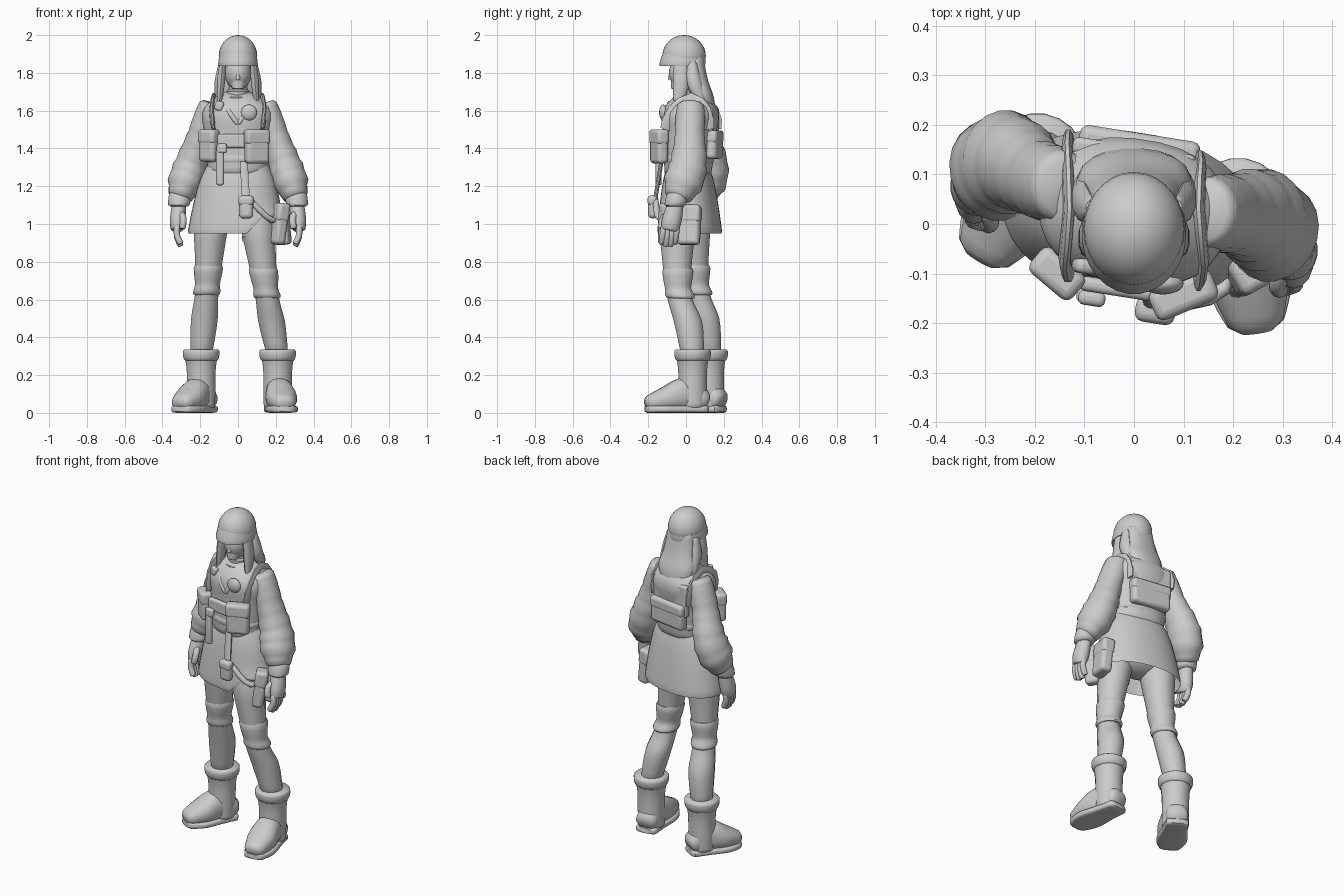
import bpy, bmesh, math
from mathutils import Vector, Matrix

if "Cube" in bpy.data.objects:
    bpy.data.objects.remove(bpy.data.objects["Cube"])

grey = bpy.data.materials.new("plain grey")
grey.use_nodes = True
grey.diffuse_color = (.6, .6, .6, 1)
grey.node_tree.nodes["Principled BSDF"].inputs["Base Color"].default_value = grey.diffuse_color
TURN = math.radians(-9)


def finish(name, bm, bevel=0):
    bmesh.ops.recalc_face_normals(bm, faces=bm.faces)
    mesh = bpy.data.meshes.new(name)
    bm.to_mesh(mesh)
    bm.free()
    mesh.materials.append(grey)
    part = bpy.data.objects.new(name, mesh)
    bpy.context.collection.objects.link(part)
    if bevel:
        modifier = part.modifiers.new("Rounded edges", 'BEVEL')
        modifier.width, modifier.segments = bevel, 3
    bpy.ops.object.select_all(action='DESELECT')
    part.select_set(True)
    bpy.context.view_layer.objects.active = part
    bpy.ops.object.shade_smooth_by_angle(angle=math.radians(50))
    return part


def spline(values, t):
    """Smooth curve through evenly spaced values."""
    last = len(values) - 1
    i = min(int(t * last), last - 1)
    f = t * last - i
    before, a, b, after = (values[max(0, min(last, i + k))] for k in (-1, 0, 1, 2))
    tangent_a, tangent_b = (b - before) / 2, (after - a) / 2
    return (a + tangent_a * f + (3 * (b - a) - 2 * tangent_a - tangent_b) * f * f
            + (2 * (a - b) + tangent_a + tangent_b) * f ** 3)


def limb(name, path, widths, depths=None, ratio=1, level=True, reference=(0, 1, 0),
         steps=14, sides=20, power=2, yaw=0, ends=.8, ripple=0, shape=None, hollow=False):
    """Skin a body part along a path; widths and depths are half sizes along it."""
    bm = bmesh.new()
    path = [Vector(p) for p in path]
    depths = depths or [w * ratio for w in widths]
    turn = Matrix.Rotation(yaw, 3, 'Z')
    loops = []
    for i in range(steps + 1):
        t = i / steps
        across, along = Vector((1, 0, 0)), Vector((0, 1, 0))
        if not level:
            direction = spline(path, min(1, t + .02)) - spline(path, max(0, t - .02))
            across = direction.cross(Vector(reference)).normalized()
            along = across.cross(direction.normalized())
        size = ends if i in (0, steps) else 1
        size *= 1 + ripple * math.sin(i * 2.2) * t
        loop = []
        for k in range(sides):
            angle = math.tau * (k + .5) / sides
            c, s = math.cos(angle), math.sin(angle)
            point = across * math.copysign(abs(c) ** (2 / power), c) * spline(widths, t)
            point += along * math.copysign(abs(s) ** (2 / power), s) * spline(depths, t)
            loop.append(bm.verts.new(spline(path, t) + turn @ point * size))
        loops.append(loop)
    for a, b in zip(loops, loops[1:]):
        for k in range(sides):
            n = (k + 1) % sides
            bm.faces.new((a[k], a[n], b[n], b[k]))
    if not hollow:
        bm.faces.new(loops[0])
        bm.faces.new(loops[-1])
    if shape:
        for vert in bm.verts:
            shape(vert.co)
    return finish(name, bm)


def tube(name, path, radius, ratio=1, reference=(0, 1, 0)):
    return limb(name, path, [radius, radius], ratio=ratio, level=False, reference=reference, steps=8, sides=10)


def box(name, at, size, yaw=TURN, tilt=0, bevel=.012):
    bm = bmesh.new()
    bmesh.ops.create_cube(bm, size=1)
    place = Matrix.Translation(at) @ Matrix.Rotation(yaw, 4, 'Z') @ Matrix.Rotation(tilt, 4, 'Y')
    bmesh.ops.transform(bm, matrix=place @ Matrix.Diagonal((*size, 1)), verts=bm.verts)
    return finish(name, bm, bevel)


def pouch(name, at, size, yaw=TURN, tilt=0):
    """A rounded case with a slightly larger flap over its upper part."""
    box(name, at, size, yaw, tilt, bevel=.02)
    lift = Matrix.Rotation(yaw, 3, 'Z') @ Matrix.Rotation(tilt, 3, 'Y') @ Vector((0, 0, size[2] * .28))
    box(name + "_flap", Vector(at) + lift, (size[0] + .006, size[1] + .006, size[2] * .45), yaw, tilt, bevel=.018)


def ball(name, at, size, floor=-1):
    """An ellipsoid, flattened below the given share of its height."""
    bm = bmesh.new()
    bmesh.ops.create_uvsphere(bm, u_segments=28, v_segments=16, radius=1)
    for vert in bm.verts:
        vert.co.z = max(vert.co.z, floor)
    bmesh.ops.transform(bm, matrix=Matrix.Translation(at) @ Matrix.Diagonal((*size, 1)), verts=bm.verts)
    return finish(name, bm)


# Head, neck and scarf
ball("head", (0, -.01, 1.8), (.07, .08, .09))
limb("jaw", [(0, -.05, 1.715), (0, -.02, 1.8)], [.03, .06])
limb("nose", [(0, -.085, 1.765), (0, -.075, 1.83)], [.013, .007], sides=8)
limb("neck", [(0, .03, 1.62), (0, 0, 1.76)], [.06, .045])
for height, radius in ((1.66, .08), (1.69, .06)):
    limb("neck_scarf", [(0, .015, height - .03), (0, .01, height + .02)], [radius, radius], ends=.85, steps=5)

# Helmet with a low front brim
ball("helmet", (0, -.01, 1.89), (.102, .115, .11), floor=-.3)
limb("helmet_brim", [(0, -.02, 1.837), (0, -.01, 1.92)], [.107, .102, .092], ratio=1.16, ends=.97, steps=6, sides=28)

# Hair falling behind and beside the face
limb("back_hair", [(0, .04, 1.9), (0, .055, 1.77), (0, .09, 1.66), (-.01, .14, 1.53)],
     [.08, .098, .112, .02], [.05, .06, .06, .015], power=2.3)
for side in (-1, 1):
    limb("side_hair", [(side * .08, -.03, 1.87), (side * .09, -.025, 1.75), (side * .1, -.045, 1.62)],
         [.016, .022, .01], ratio=2, sides=10)
    limb("hair_lock", [(side * .085, .03, 1.86), (side * .1, .045, 1.74), (side * .105, .1, 1.6)],
         [.016, .026, .01], ratio=1.5, sides=10)

# Vest, belt, shoulder straps and collar
limb("vest", [(0, .01, 1.25), (0, .02, 1.48), (0, .03, 1.7)], [.155, .168, .178, .186, .08],
     ratio=.77, yaw=TURN, power=2.3, sides=28)
limb("vest_belt", [(0, .012, 1.325), (0, .015, 1.365)], [.17, .172], ratio=.78, yaw=TURN, power=2.3, ends=.96, steps=4)
for side in (-1, 1):
    tube("shoulder_strap", [(side * .13, -.1 - side * .01, 1.5), (side * .14, -.065, 1.6), (side * .13, .03, 1.66),
                            (side * .135, .12 - side * .02, 1.6), (side * .13, .14 - side * .02, 1.5)],
         .036, ratio=.35, reference=(1, 0, 0))
    tube("collar_flap", [(0, -.118, 1.53), (side * .05, -.1, 1.6), (side * .09, 0, 1.685)], .014)


# Skirt over the hips, its hem raised at the front left
def raise_hem(co):
    if co.z < 1.1 and co.y < .06:
        co.z += .6 * (1.1 - co.z) * min(1, max(0, co.x * 12 - .6))


limb("skirt", [(-.01, .02, .95), (0, .01, 1.33)], [.258, .24, .205, .155], ratio=.65,
     yaw=TURN, power=2.2, sides=32, ends=.98, shape=raise_hem, hollow=True)
ball("hips", (-.02, 0, 1.08), (.18, .11, .1))


# Sleeves, cuffs and hands
def arm(name, side, sway):
    spread = (.14, .19, .253, .31)
    heights = (1.64, 1.49, 1.3, 1.13)
    joints = [Vector((side * x, y, z)) for x, y, z in zip(spread, sway, heights)]
    limb(name + "_sleeve", joints, [.062, .07, .072, .085, .092, .055], ratio=1.12, level=False, ripple=.06, steps=22)
    wrist = joints[-1]
    fall = Vector((side * .01, -.025, -.11))
    limb(name + "_cuff", [wrist + fall * -.4, wrist + fall * .35], [.055, .06, .056], steps=6)
    palm = wrist + fall
    limb(name + "_hand", [wrist, palm, palm + fall * .5], [.036, .042, .03], [.04, .052, .044], level=False, sides=14)
    for finger in (-1.5, -.5, .5, 1.5):
        root = palm + fall * .3 + Vector((0, finger * .023, 0))
        tip = root + Vector((side * -.02, -.012, -.11 + .012 * abs(finger)))
        tube(name + "_finger", [root, root.lerp(tip, .5) + Vector((side * .01, 0, 0)), tip], .017)
    thumb = palm + Vector((side * -.03, -.045, .01))
    tube(name + "_thumb", [wrist + fall * .5, thumb, thumb + fall * .5], .018)


arm("right", -1, (.075, .09, .125, .08))
arm("left", 1, (.025, .02, .01, -.05))


# Legs, knee pads, boots and feet
def leg(name, hip, knee, ankle, toe):
    hip, knee, ankle, toe = map(Vector, (hip, knee, ankle, toe))
    calf = knee.lerp(ankle, .5) + Vector((0, .015, 0))
    limb(name + "_leg", [hip, knee, calf, ankle], [.102, .065, .073, .058], ratio=1.06, sides=12)
    limb(name + "_knee_pad", [knee.lerp(hip, .27), knee, knee.lerp(calf, .3)],
         [.08, .075, .066, .073, .07], ratio=1.06, steps=10, ends=.92)
    ground = Vector((ankle.x, ankle.y, .02))
    limb(name + "_boot", [ground, ground + Vector((0, 0, .3))], [.074, .076, .078, .093])
    limb(name + "_boot_cuff", [ground + Vector((0, 0, .255)), ground + Vector((0, 0, .315))], [.088, .098, .097], steps=6, ends=.94)
    toe.z = ground.z
    heel = ground + (ground - toe).normalized() * .08
    heights = [.045, .088, .065, .036]
    instep = [heel.lerp(toe, k / 3) + Vector((0, 0, h - .01)) for k, h in enumerate(heights)]
    footprint = dict(level=False, reference=(0, 0, 1), ends=.7)
    limb(name + "_foot", instep, [.06, .07, .082, .05], heights, power=2.3, **footprint)
    limb(name + "_sole", [heel, toe], [.062, .07, .085, .052], [.02, .02], power=4, **footprint)


leg("right", (-.14, .03, 1.05), (-.162, .052, .68), (-.195, .125, .3), (-.31, -.07, 0))
leg("left", (.095, -.045, 1.05), (.147, -.042, .66), (.21, .035, .3), (.248, -.215, 0))

# Chest gear
pouch("right_pouch", (-.155, -.1, 1.415), (.105, .06, .17), yaw=-.7)
pouch("left_pouch", (.1, -.143, 1.41), (.13, .06, .18), yaw=.4)
box("centre_band", (-.035, -.13, 1.44), (.15, .03, .075))
box("knife_sheath", (-.095, -.145, 1.3), (.042, .03, .19))
box("knife_grip", (-.085, -.15, 1.4), (.055, .03, .05))
ball("badge", (.058, -.12, 1.59), (.042, .022, .042))
box("radio", (-.1, -.085, 1.625), (.045, .03, .05), tilt=.3)

# Hanging strap with a small pouch
tube("hanging_strap", [(.03, -.13, 1.33), (.043, -.165, 1.12)], .022, ratio=.5)
pouch("strap_pouch", (.043, -.175, 1.09), (.075, .045, .12))

# Hip belt, holster, hip case and thigh strap
tube("hip_belt", [(.06, -.16, 1.13), (.18, -.13, 1.02), (.24, .05, 1.07)], .016)
pouch("holster", (.22, -.1, 1), (.065, .08, .22), yaw=.5, tilt=.14)
pouch("hip_case", (.235, .015, .995), (.07, .12, .21), tilt=-.1)
limb("thigh_strap", [(.112, -.045, .9), (.108, -.045, .94)], [.086, .092], steps=4)

# Back panel and pack
box("back_panel", (0, .14, 1.52), (.25, .035, .19))
pouch("back_pack", (.01, .15, 1.42), (.24, .06, .15))
